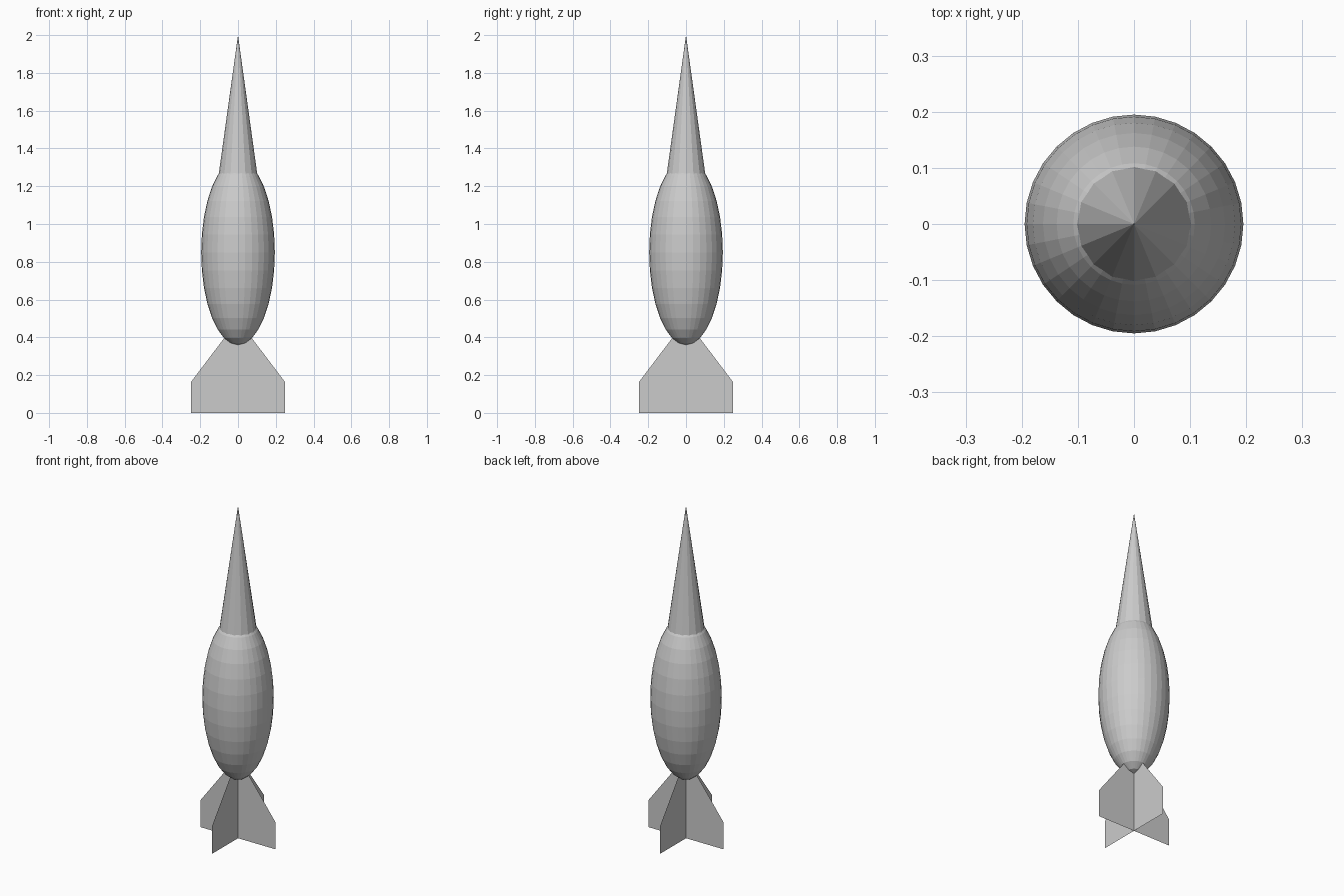
import bpy
import bmesh
import math
from mathutils import Matrix

cube = bpy.data.objects.get("Cube")
if cube:
    bpy.data.objects.remove(cube, do_unlink=True)

# Single plain grey
GREY = (0.6, 0.6, 0.6, 1.0)
grey = bpy.data.materials.new("light_grey")
grey.use_nodes = True
grey.diffuse_color = GREY
grey.node_tree.nodes["Principled BSDF"].inputs["Base Color"].default_value = GREY


def add_object(name, bm):
    mesh = bpy.data.meshes.new(name)
    bm.to_mesh(mesh)
    bm.free()
    mesh.materials.append(grey)
    obj = bpy.data.objects.new(name, mesh)
    bpy.context.collection.objects.link(obj)
    return obj


# Body: stretched faceted sphere
BODY_R, BODY_H, BODY_Z = 0.195, 0.49, 0.85
bm = bmesh.new()
bmesh.ops.create_uvsphere(
    bm, u_segments=32, v_segments=16, radius=1.0,
    matrix=Matrix.Translation((0, 0, BODY_Z)) @ Matrix.Diagonal((BODY_R, BODY_R, BODY_H, 1)))
add_object("body", bm)

# Nose: long cone whose base sinks into the body
BASE_Z, TIP_Z = 1.25, 2.0
bm = bmesh.new()
bmesh.ops.create_cone(
    bm, cap_ends=True, segments=16, radius1=0.104, radius2=0.0, depth=TIP_Z - BASE_Z,
    matrix=Matrix.Translation((0, 0, (BASE_Z + TIP_Z) / 2)))
add_object("nose_cone", bm)

# Fins: four thin sheets meeting on the axis
FIN = [(0, 0), (0.248, 0), (0.248, 0.165), (0.07, 0.4), (0, 0.4)]
for i, side in enumerate(("left", "back", "right", "front")):
    angle = i * math.pi / 2
    bm = bmesh.new()
    bm.faces.new([bm.verts.new((r * math.cos(angle), r * math.sin(angle), z)) for r, z in FIN])
    add_object(side + "_fin", bm)
